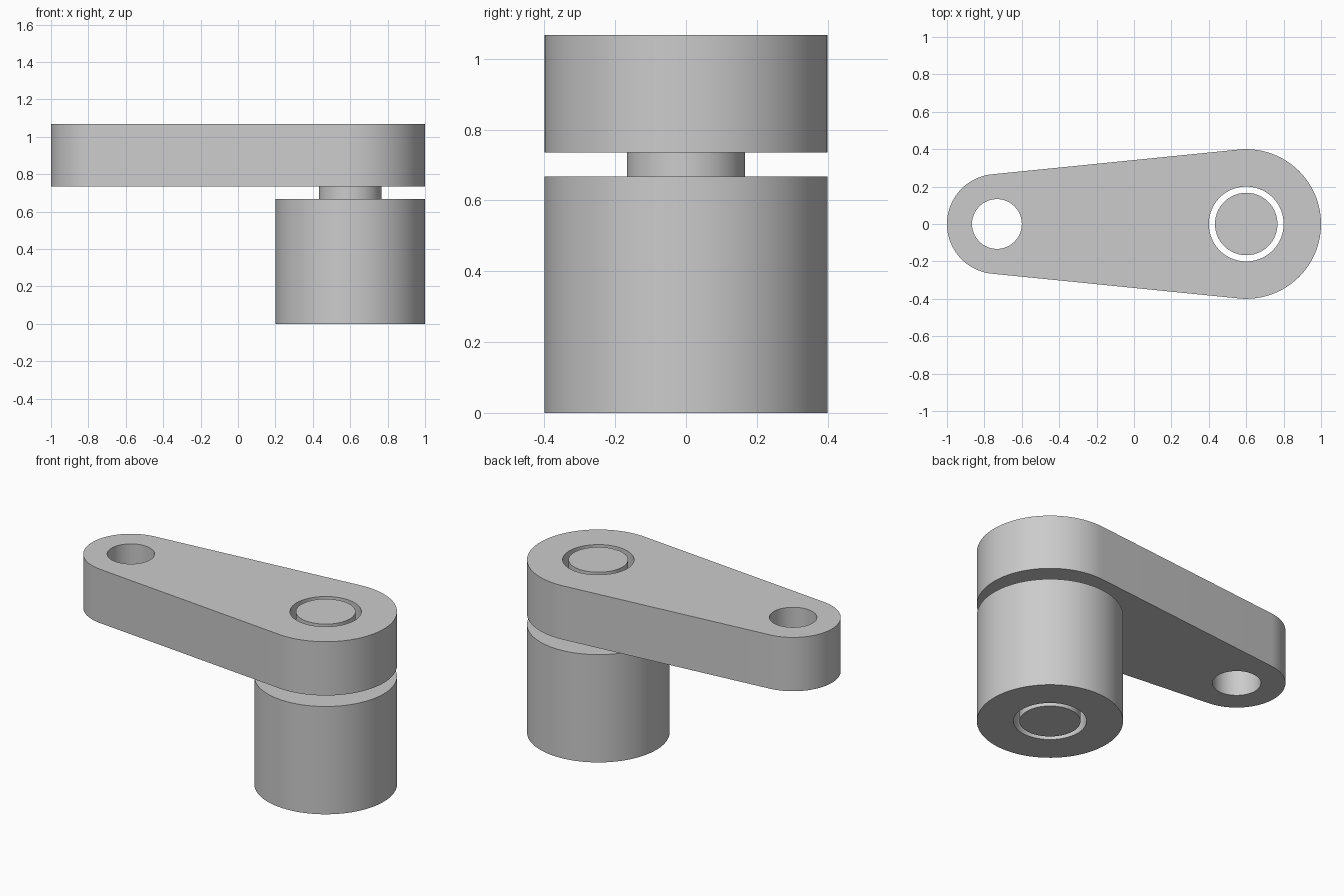
import bpy, bmesh
from math import pi, asin, cos, sin, radians

if "Cube" in bpy.data.objects:
    bpy.data.objects.remove(bpy.data.objects["Cube"])

# Key dimensions
PIVOT_X, PIVOT_R, BORE_R, PIN_R = 0.6, 0.4, 0.2, 0.167
TIP_X, TIP_R, TIP_HOLE_R = -0.733, 0.267, 0.133
ARM_BOTTOM, ARM_TOP, SLEEVE_TOP = 0.735, 1.068, 0.667
SEGMENTS = 96

grey = bpy.data.materials.new("plain grey")
grey.use_nodes = True
colour = (0.6, 0.6, 0.6, 1)
grey.diffuse_color = colour
grey.node_tree.nodes["Principled BSDF"].inputs["Base Color"].default_value = colour


def arc(x, radius, start, end, steps):
    """Points along an arc, both ends included."""
    angles = [start + (end - start) * i / steps for i in range(steps + 1)]
    return [(x + radius * cos(a), radius * sin(a)) for a in angles]


def circle(x, radius):
    return arc(x, radius, 0, 2 * pi, SEGMENTS)[:-1]


def plate(name, loops, bottom, top):
    """Extrude an outline, with any further loops as through holes."""
    bm = bmesh.new()
    edges = []
    for loop in loops:
        verts = [bm.verts.new((x, y, bottom)) for x, y in loop]
        edges += [bm.edges.new((verts[i - 1], verts[i])) for i in range(len(verts))]
    bmesh.ops.triangle_fill(bm, edges=edges, use_beauty=True, use_dissolve=False)
    caps = bmesh.ops.extrude_face_region(bm, geom=bm.faces[:], use_keep_orig=True)
    raised = [g for g in caps["geom"] if isinstance(g, bmesh.types.BMVert)]
    bmesh.ops.translate(bm, verts=raised, vec=(0, 0, top - bottom))
    bmesh.ops.recalc_face_normals(bm, faces=bm.faces[:])
    mesh = bpy.data.meshes.new(name)
    bm.to_mesh(mesh)
    bm.free()
    mesh.materials.append(grey)
    obj = bpy.data.objects.new(name, mesh)
    bpy.context.collection.objects.link(obj)
    bpy.ops.object.select_all(action="DESELECT")
    obj.select_set(True)
    bpy.context.view_layer.objects.active = obj
    bpy.ops.object.shade_smooth_by_angle(angle=radians(30))
    return obj


# Tapered arm: two end arcs joined by their common tangents
tangent = pi / 2 + asin((PIVOT_R - TIP_R) / (PIVOT_X - TIP_X))
outline = (arc(PIVOT_X, PIVOT_R, -tangent, tangent, 56)
           + arc(TIP_X, TIP_R, tangent, 2 * pi - tangent, 48))
plate("arm", [outline, circle(PIVOT_X, BORE_R), circle(TIP_X, TIP_HOLE_R)],
      ARM_BOTTOM, ARM_TOP)

# Hollow sleeve under the wide end
plate("sleeve", [circle(PIVOT_X, PIVOT_R), circle(PIVOT_X, BORE_R)], 0, SLEEVE_TOP)

# Pivot pin running loosely through both bores
plate("pivot_pin", [circle(PIVOT_X, PIN_R)], 0, ARM_TOP)
